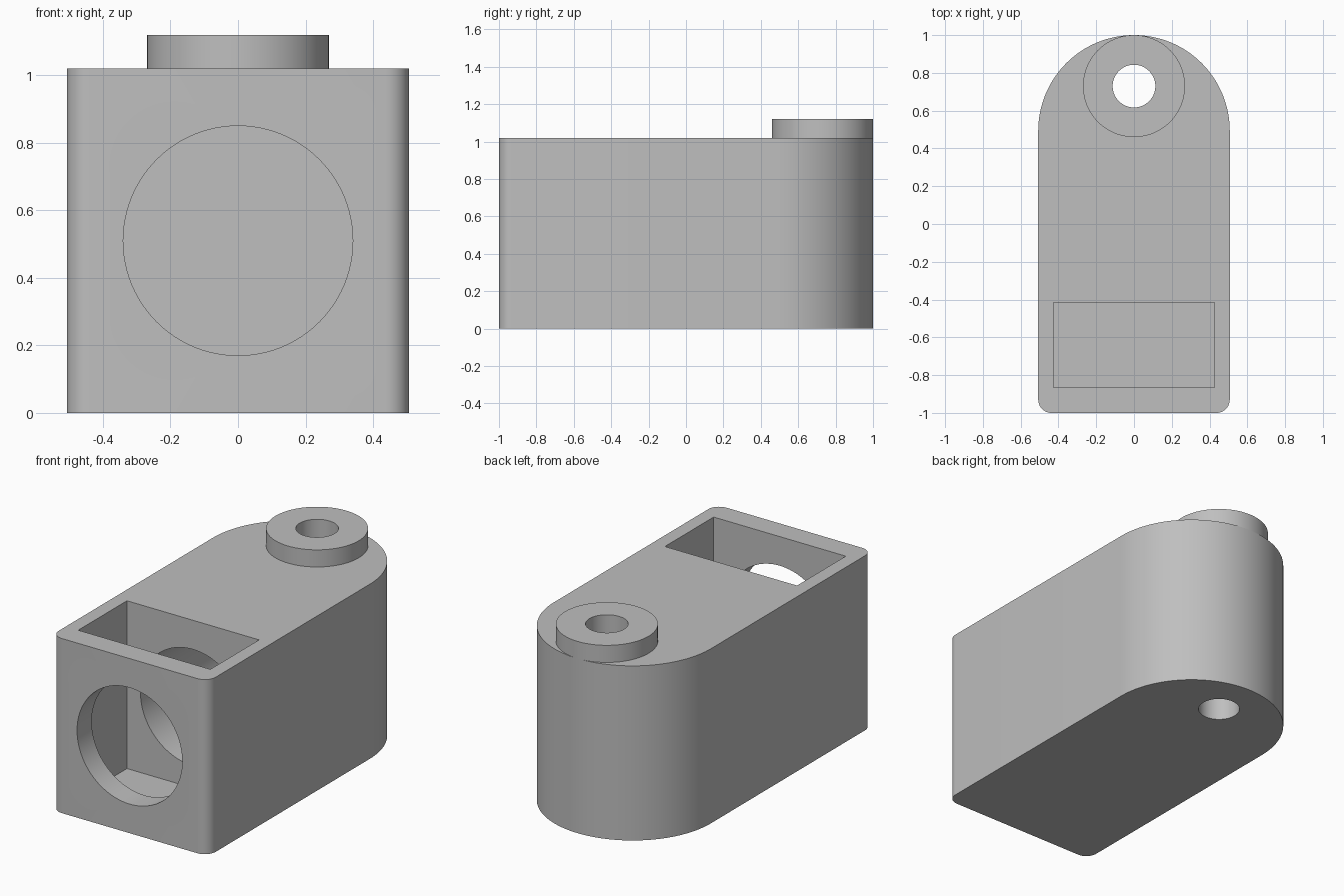
import bpy
import bmesh
import math
from mathutils import Matrix, Vector

default_cube = bpy.data.objects.get("Cube")
if default_cube:
    bpy.data.objects.remove(default_cube)

HALF_W, HEIGHT, CORNER = 0.507, 1.02, 0.07
PIVOT = Vector((0, 0.73, 0))

grey = bpy.data.materials.new("plain grey")
grey.use_nodes = True
colour = (0.52, 0.52, 0.52, 1)
grey.diffuse_color = colour
grey.node_tree.nodes["Principled BSDF"].inputs["Base Color"].default_value = colour


def finish(name, bm):
    bmesh.ops.recalc_face_normals(bm, faces=bm.faces)
    mesh = bpy.data.meshes.new(name)
    bm.to_mesh(mesh)
    bm.free()
    mesh.materials.append(grey)
    obj = bpy.data.objects.new(name, mesh)
    bpy.context.collection.objects.link(obj)
    return obj


def arc(cx, cy, radius, start, end, steps):
    angles = [math.radians(start + (end - start) * i / steps) for i in range(steps + 1)]
    return [(cx + radius * math.cos(a), cy + radius * math.sin(a)) for a in angles]


def prism(name, outline, bottom, top):
    bm = bmesh.new()
    face = bm.faces.new([bm.verts.new((x, y, bottom)) for x, y in outline])
    extruded = bmesh.ops.extrude_face_region(bm, geom=[face])["geom"]
    verts = [v for v in extruded if isinstance(v, bmesh.types.BMVert)]
    bmesh.ops.translate(bm, verts=verts, vec=(0, 0, top - bottom))
    return finish(name, bm)


def cylinder(name, radius, start, end, sides=96):
    """Closed cylinder between two points."""
    start, end = Vector(start), Vector(end)
    turn = (end - start).to_track_quat("Z", "Y").to_matrix().to_4x4()
    bm = bmesh.new()
    bmesh.ops.create_cone(bm, cap_ends=True, segments=sides, radius1=radius,
                          radius2=radius, depth=(end - start).length,
                          matrix=Matrix.Translation((start + end) / 2) @ turn)
    return finish(name, bm)


def cut(obj, cutters):
    bpy.context.view_layer.objects.active = obj
    for cutter in cutters:
        cutter.hide_render = True
        mod = obj.modifiers.new("cut", "BOOLEAN")
        mod.operation, mod.solver, mod.object = "DIFFERENCE", "EXACT", cutter
        bpy.ops.object.modifier_apply(modifier=mod.name)


# Body: small rounded front corners and a full semicircle at the back
inner = HALF_W - CORNER
outline = (arc(-inner, CORNER - 1, CORNER, 180, 270, 10)
           + arc(inner, CORNER - 1, CORNER, 270, 360, 10)
           + arc(0, 1 - HALF_W, HALF_W, 0, 180, 64))
body = prism("body", outline, 0, HEIGHT)

# Raised ring around the pivot hole
boss = cylinder("pivot_boss", 0.27, PIVOT + Vector((0, 0, HEIGHT)), PIVOT + Vector((0, 0, 1.12)))

# Cutters: open-topped pocket, front bore and vertical pivot hole
pocket = prism("pocket_cutter", [(-0.427, -0.865), (0.427, -0.865),
                                 (0.427, -0.415), (-0.427, -0.415)], 0.04, 1.3)
bore = cylinder("bore_cutter", 0.34, (0, -1.2, 0.51), (0, 0.35, 0.51))
pivot_hole = cylinder("pivot_hole_cutter", 0.113, PIVOT - Vector((0, 0, 0.2)),
                      PIVOT + Vector((0, 0, 1.4)), 64)
cut(body, [pocket, bore, pivot_hole])
cut(boss, [pivot_hole])

for cutter in (pocket, bore, pivot_hole):
    bpy.data.objects.remove(cutter)

# Smooth curved walls with crisp edges
bpy.ops.object.select_all(action="DESELECT")
for part in (body, boss):
    part.select_set(True)
bpy.context.view_layer.objects.active = body
bpy.ops.object.shade_smooth_by_angle(angle=math.radians(30))
